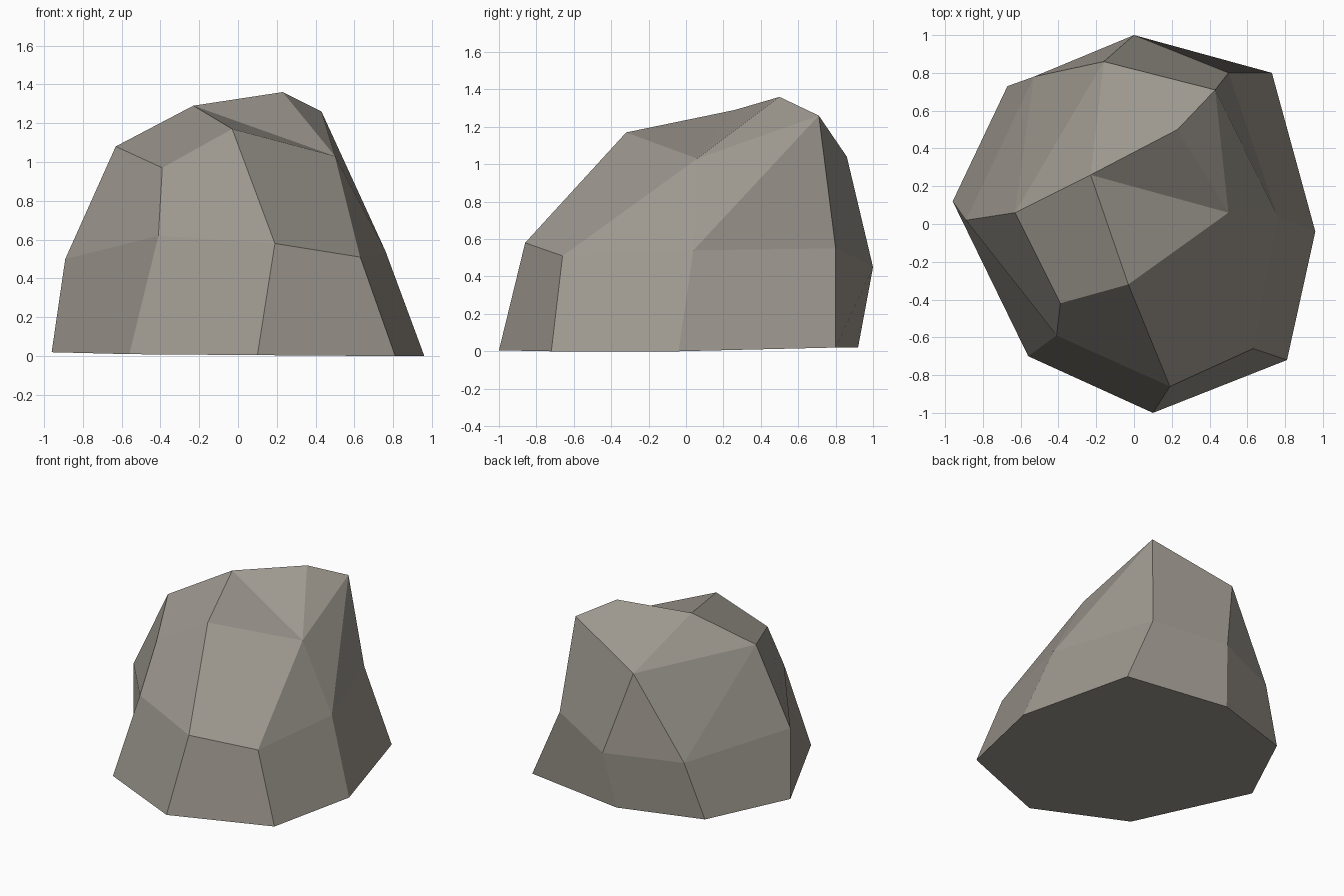
import bpy, bmesh

if "Cube" in bpy.data.objects:
    bpy.data.objects.remove(bpy.data.objects["Cube"])

# Outline rings, running front-left, front, front-right, right, back-right, back, back-left, left
foot = [(-.56, -.70, .01), (.10, -1.0, .005), (.81, -.72, 0), (.96, -.04, 0),
        (.73, .80, .02), (-.06, .92, .02), (-.67, .73, .02), (-.96, .12, .02)]
waist = [(-.41, -.59, .62), (.19, -.86, .58), (.63, -.66, .51), (.76, .04, .54),
         (.50, .80, .55), (0, 1.0, .45), (-.53, .78, .43), (-.89, .02, .50)]
# Shoulder corners: front-left, front, right, back-right, back, left
shoulder = [(-.39, -.42, .97), (-.03, -.32, 1.17), (.50, .06, 1.03),
            (.43, .71, 1.26), (-.16, .86, 1.04), (-.63, .06, 1.08)]
# Ridge on top
ridge = [(-.23, .26, 1.29), (.23, .50, 1.36)]

bm = bmesh.new()
f, w, s, r = [[bm.verts.new(p) for p in ring] for ring in (foot, waist, shoulder, ridge)]

# Underside and lower band
bm.faces.new(f[::-1])
for i in range(8):
    j = (i + 1) % 8
    bm.faces.new((f[i], f[j], w[j], w[i]))

# Upper band, joining eight waist corners to six shoulder corners
for face in [(w[0], w[1], s[1], s[0]), (w[1], w[2], s[2], s[1]),
             (w[2], w[3], s[2]), (w[3], s[3], s[2]), (w[3], w[4], s[3]),
             (w[4], w[5], s[4], s[3]), (w[5], w[6], s[4]),
             (w[6], s[5], s[4]), (w[6], w[7], s[5]), (w[7], w[0], s[0], s[5])]:
    bm.faces.new(face)

# Crown facets around the ridge
for face in [(s[0], s[1], r[0], s[5]), (s[1], s[2], r[0]), (s[2], r[1], r[0]),
             (s[2], s[3], r[1]), (s[3], s[4], r[0], r[1]), (s[4], s[5], r[0])]:
    bm.faces.new(face)

bmesh.ops.recalc_face_normals(bm, faces=bm.faces)
mesh = bpy.data.meshes.new("boulder")
bm.to_mesh(mesh)
bm.free()

stone = bpy.data.materials.new("warm grey stone")
stone.diffuse_color = (.335, .31, .27, 1)
stone.use_nodes = True
stone.node_tree.nodes["Principled BSDF"].inputs["Base Color"].default_value = stone.diffuse_color
mesh.materials.append(stone)
bpy.context.collection.objects.link(bpy.data.objects.new("boulder", mesh))
